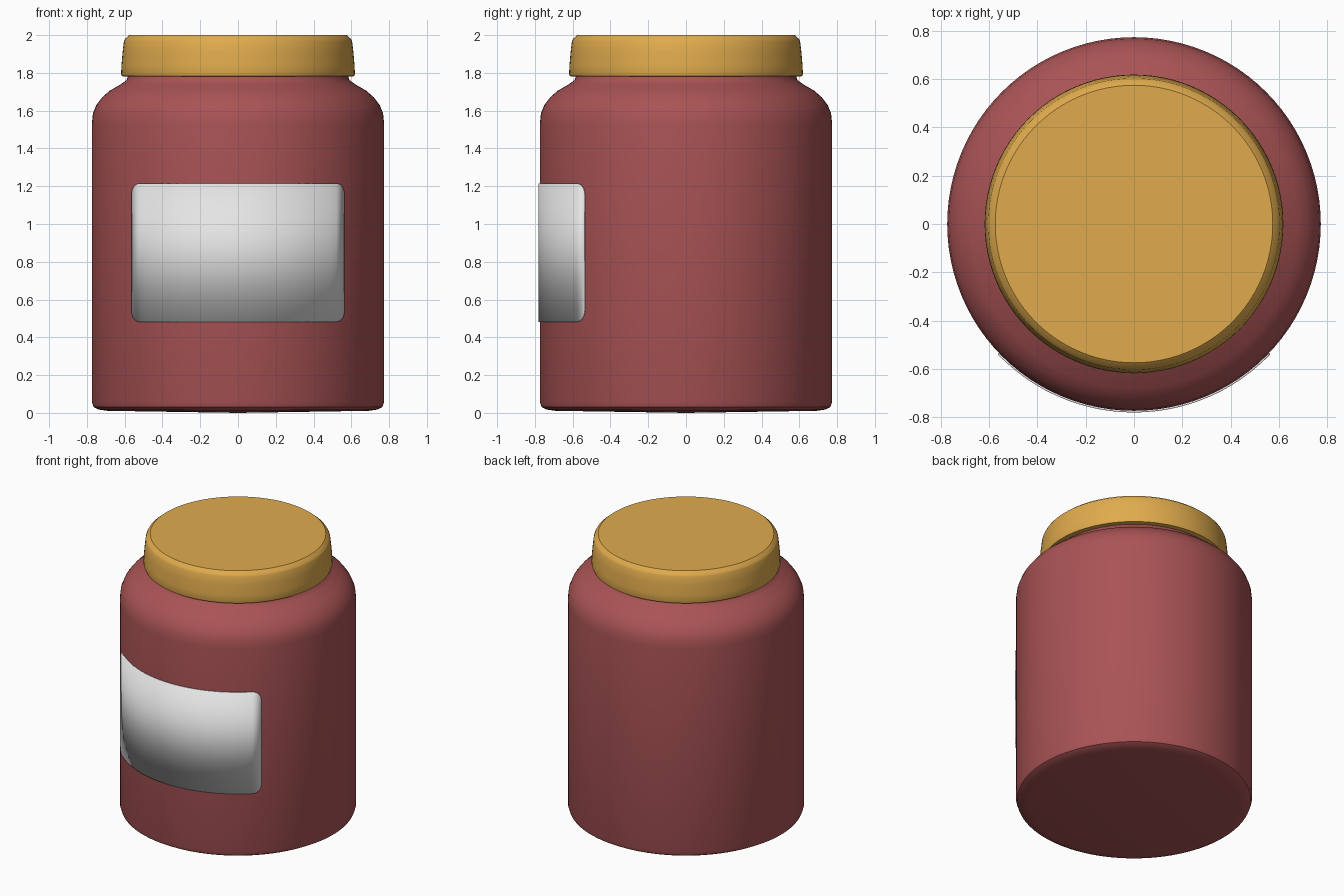
import bpy
from math import sin, cos, pi, radians, sqrt

cube = bpy.data.objects.get("Cube")
if cube:
    bpy.data.objects.remove(cube, do_unlink=True)


def material(name, rgb):
    mat = bpy.data.materials.new(name)
    mat.use_nodes = True
    color = (*rgb, 1)
    mat.diffuse_color = color
    bsdf = next(n for n in mat.node_tree.nodes if n.type == 'BSDF_PRINCIPLED')
    bsdf.inputs["Base Color"].default_value = color
    return mat


def make_object(name, verts, faces, mat, sharp_angle):
    mesh = bpy.data.meshes.new(name)
    mesh.from_pydata(verts, [], faces)
    mesh.materials.append(mat)
    obj = bpy.data.objects.new(name, mesh)
    bpy.context.collection.objects.link(obj)
    bpy.ops.object.select_all(action='DESELECT')
    obj.select_set(True)
    bpy.context.view_layer.objects.active = obj
    bpy.ops.object.shade_smooth_by_angle(angle=radians(sharp_angle))
    return obj


def lathe(name, profile, mat, sharp_angle, sides=96):
    """Spin a bottom-to-top profile whose two ends lie on the axis."""
    rings = profile[1:-1]
    verts = [(r * cos(2 * pi * i / sides), r * sin(2 * pi * i / sides), z)
             for r, z in rings for i in range(sides)]
    bottom, top = len(verts), len(verts) + 1
    verts += [(0, 0, profile[0][1]), (0, 0, profile[-1][1])]
    last = (len(rings) - 1) * sides
    faces = []
    for i in range(sides):
        j = (i + 1) % sides
        faces.append((bottom, j, i))
        faces.append((top, last + i, last + j))
        for k in range(0, last, sides):
            faces.append((k + i, k + j, k + sides + j, k + sides + i))
    return make_object(name, verts, faces, mat, sharp_angle)


red = material("jar red", (0.40, 0.087, 0.091))
gold = material("lid gold", (0.75, 0.41, 0.075))
white = material("label white", (0.78, 0.78, 0.78))

# Jar body with rounded foot, shoulder and short neck under the lid
lathe("jar_body", [
    (0, 0), (0.69, 0.011), (0.74, 0.018), (0.765, 0.032), (0.774, 0.06),
    (0.774, 1.53), (0.768, 1.585), (0.75, 1.63), (0.72, 1.67), (0.68, 1.705),
    (0.62, 1.74), (0.59, 1.762), (0.58, 1.79), (0.58, 1.85), (0, 1.85)],
    red, 40)

# Slightly tapered lid with a bevelled top rim
lathe("lid", [
    (0, 1.78), (0.60, 1.78), (0.615, 1.783), (0.619, 1.795), (0.617, 1.84),
    (0.611, 1.91), (0.604, 1.968), (0.598, 1.98), (0.575, 2.0), (0, 2.0)],
    gold, 25)

# Curved label with rounded corners, wrapped round the front
half_angle, corner, radius = radians(46.3), 0.06, 0.781
low, high = 0.482, 1.215
half_width = half_angle * radius
corner_steps = [half_width - corner * (1 - sin(pi / 2 * k / 6)) for k in range(7)]
middle = [(half_width - corner) * (k / 12 - 1) for k in range(1, 24)]
columns = [-s for s in reversed(corner_steps)] + middle + corner_steps
verts, faces = [], []
for s in columns:
    d = max(0, abs(s) - (half_width - corner))
    inset = corner - sqrt(max(0, corner ** 2 - d ** 2))
    a = s / radius
    for r, z in ((radius, low + inset), (radius, high - inset),
                 (radius - 0.009, high - inset), (radius - 0.009, low + inset)):
        verts.append((r * sin(a), -r * cos(a), z))
for c in range(len(columns) - 1):
    for k in range(4):
        m = (k + 1) % 4
        faces.append((4 * c + k, 4 * c + 4 + k, 4 * c + 4 + m, 4 * c + m))
faces += [(0, 1, 2, 3), tuple(len(verts) - 4 + k for k in (3, 2, 1, 0))]
make_object("label", verts, faces, white, 180)
